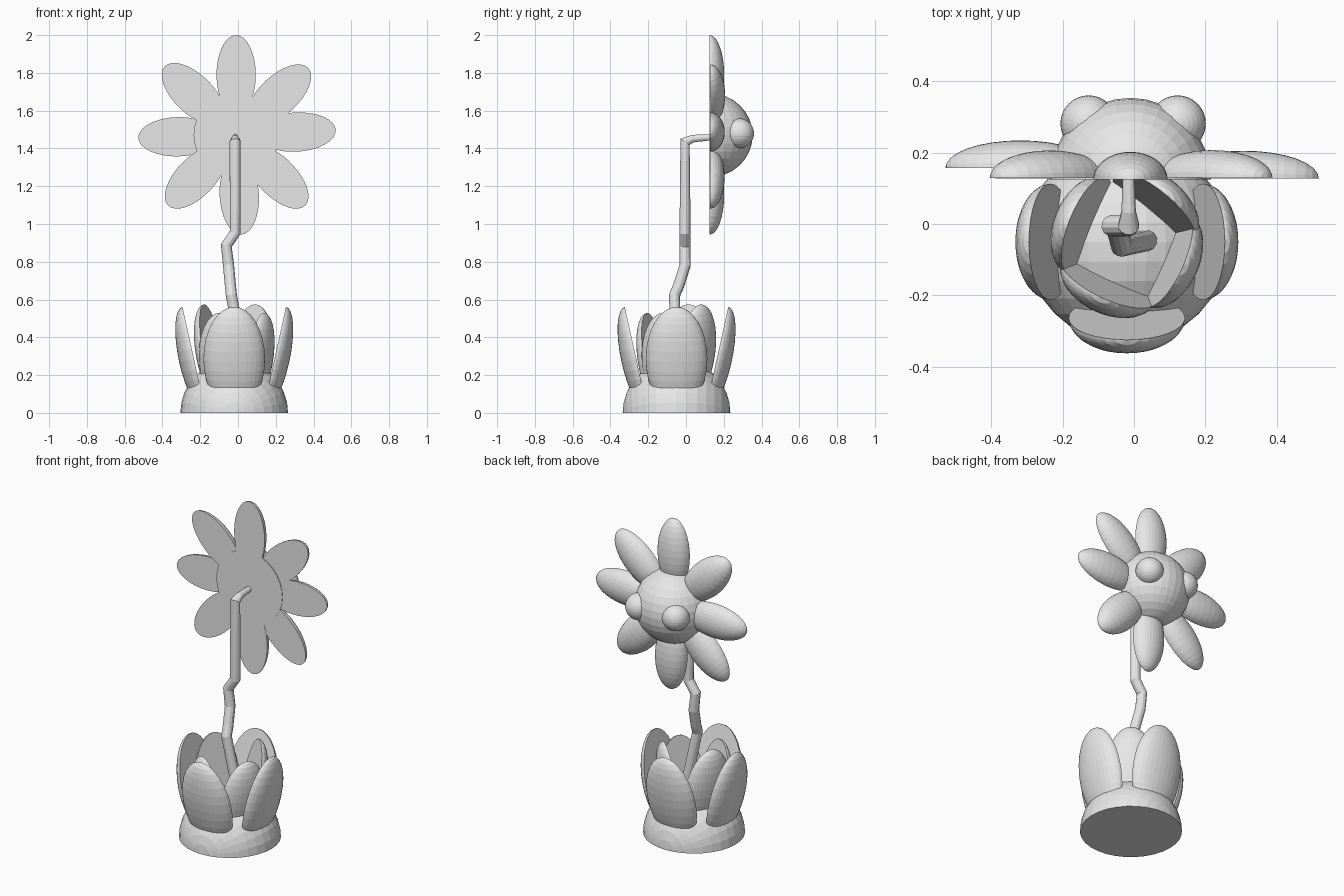
import bpy, bmesh, math
from mathutils import Matrix, Vector

if "Cube" in bpy.data.objects:
    bpy.data.objects.remove(bpy.data.objects["Cube"])

grey = bpy.data.materials.new("plain_grey")
grey.diffuse_color = (0.8, 0.8, 0.8, 1)
grey.use_nodes = True
grey.node_tree.nodes["Principled BSDF"].inputs["Base Color"].default_value = grey.diffuse_color


def add_mesh(name, bm):
    mesh = bpy.data.meshes.new(name)
    bm.to_mesh(mesh)
    bm.free()
    mesh.materials.append(grey)
    obj = bpy.data.objects.new(name, mesh)
    bpy.context.collection.objects.link(obj)
    return obj


def ellipsoid(name, centre, size, rotation=Matrix(), half=True):
    """Ellipsoid with its poles on local z; a half one has its flat side facing local -y."""
    bm = bmesh.new()
    bmesh.ops.create_uvsphere(bm, u_segments=32, v_segments=16, radius=1)
    if half:
        geom = bm.verts[:] + bm.edges[:] + bm.faces[:]
        bmesh.ops.bisect_plane(bm, geom=geom, dist=1e-4, plane_co=(0, 0, 0),
                               plane_no=(0, -1, 0), clear_outer=True)
        rim = [e for e in bm.edges if e.is_boundary]
        if rim:
            bmesh.ops.contextual_create(bm, geom=rim)
        bmesh.ops.recalc_face_normals(bm, faces=bm.faces[:])
    bm.transform(Matrix.Translation(centre) @ rotation @ Matrix.Diagonal((*size, 1)))
    return add_mesh(name, bm)


def rot(degrees, axis):
    return Matrix.Rotation(math.radians(degrees), 4, axis)


# Base: half ball lying on its flat side
ellipsoid("base", (-0.02, -0.05, 0.0), (0.285, 0.285, 0.285), rot(90, 'X'))


# Leaves standing around the base, flat side inward, leaning outward
def leaf(name, angle, offset, tilt, z, size):
    a = math.radians(angle)
    centre = Vector((-0.02 + offset * math.cos(a), -0.05 + offset * math.sin(a), z))
    ellipsoid(name, centre, size, rot(angle - 90, 'Z') @ rot(-tilt, 'X'))


for i, angle in enumerate((0, 90, 180, 270)):
    leaf(f"outer_leaf_{i + 1}", angle, 0.213, 12.5, 0.285, (0.163, 0.08, 0.283))
for i, (angle, top) in enumerate(((50, 0.575), (158, 0.575), (245, 0.53), (337, 0.53))):
    leaf(f"inner_leaf_{i + 1}", angle, 0.12, 11, top - 0.265, (0.145, 0.08, 0.27))

# Crooked stem: x, y, z, thickness
path = [(0.04, -0.045, 0.24, 1), (-0.035, -0.062, 0.62, 1), (-0.04, -0.04, 0.67, 1),
        (-0.05, -0.005, 0.78, 1), (-0.062, -0.005, 0.885, 1), (-0.015, -0.005, 0.955, 1),
        (-0.015, -0.005, 1.435, 1), (-0.015, 0.035, 1.452, 0.7), (-0.015, 0.14, 1.46, 0.55)]
curve = bpy.data.curves.new("stem", 'CURVE')
curve.dimensions = '3D'
curve.bevel_depth = 0.03
curve.bevel_resolution = 4
curve.use_fill_caps = True
spline = curve.splines.new('POLY')
spline.points.add(len(path) - 1)
for point, (x, y, z, r) in zip(spline.points, path):
    point.co = (x, y, z, 1)
    point.radius = r
spline.use_smooth = False
curve.materials.append(grey)
bpy.context.collection.objects.link(bpy.data.objects.new("stem", curve))

# Flower head, flat on the stem side
HEAD = Vector((-0.01, 0.125, 1.47))
ellipsoid("flower_centre", HEAD, (0.225, 0.228, 0.222))

# Petals: angle around the head, distance of the middle, forward shift
petals = [(3, 0.318, 0.003), (43, 0.312, 0.005), (90, 0.32, 0), (136, 0.315, 0.004),
          (181.5, 0.308, 0.032), (226, 0.308, 0.002), (273, 0.317, 0), (314.5, 0.312, 0.002)]
for i, (angle, dist, shift) in enumerate(petals):
    a = math.radians(angle)
    centre = HEAD + Vector((dist * math.cos(a), shift, dist * math.sin(a)))
    ellipsoid(f"petal_{i + 1}", centre, (0.104, 0.077, 0.21), rot(90 - angle, 'Y'))

# Two round eyes
for side, x in (("left", -0.127), ("right", 0.122)):
    ellipsoid(f"{side}_eye", (x, 0.281, 1.48), (0.079, 0.079, 0.079), half=False)
